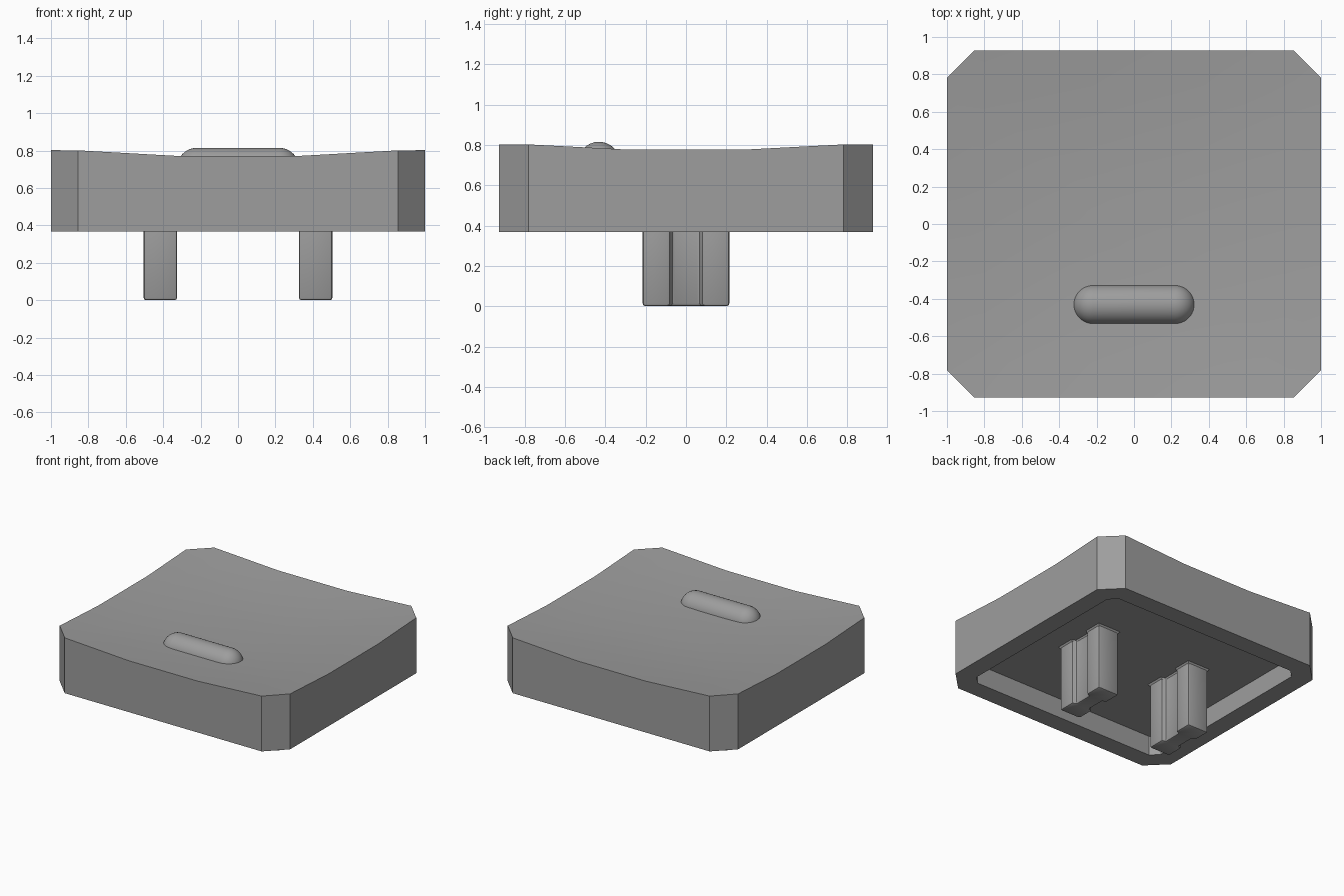
import bpy, bmesh, math

if "Cube" in bpy.data.objects:
    bpy.data.objects.remove(bpy.data.objects["Cube"])

# Dark grey plastic shared by every part
plastic = bpy.data.materials.new("dark_grey_plastic")
plastic.diffuse_color = (0.34, 0.34, 0.34, 1.0)
plastic.use_nodes = True
plastic.node_tree.nodes["Principled BSDF"].inputs["Base Color"].default_value = plastic.diffuse_color


def make_object(name, bm, bevel=0.0):
    bmesh.ops.recalc_face_normals(bm, faces=bm.faces)
    mesh = bpy.data.meshes.new(name)
    bm.to_mesh(mesh)
    bm.free()
    mesh.materials.append(plastic)
    ob = bpy.data.objects.new(name, mesh)
    bpy.context.collection.objects.link(ob)
    bpy.ops.object.select_all(action='DESELECT')
    ob.select_set(True)
    bpy.context.view_layer.objects.active = ob
    if bevel:
        mod = ob.modifiers.new("rounded_edges", 'BEVEL')
        mod.width, mod.segments = bevel, 2
        mod.limit_method = 'ANGLE'
        bpy.ops.object.modifier_apply(modifier=mod.name)
    bpy.ops.object.shade_smooth_by_angle(angle=math.radians(30))
    return ob


def loft(rings, cap_start=True, cap_end=True):
    """Skin closed rings that all have the same number of points."""
    bm = bmesh.new()
    loops = [[bm.verts.new(p) for p in ring] for ring in rings]
    n = len(loops[0])
    for a, b in zip(loops, loops[1:]):
        for i in range(n):
            j = (i + 1) % n
            bm.faces.new((a[i], a[j], b[j], b[i]))
    if cap_start:
        bm.faces.new(loops[0])
    if cap_end:
        bm.faces.new(loops[-1])
    return bm


def outline(hx, hy, c):
    """Rectangle with cut corners and two extra points along each side."""
    m = 0.3
    return [(-hx + c, -hy), (-m, -hy), (m, -hy), (hx - c, -hy),
            (hx, -hy + c), (hx, -m), (hx, m), (hx, hy - c),
            (hx - c, hy), (m, hy), (-m, hy), (-hx + c, hy),
            (-hx, hy - c), (-hx, m), (-hx, -m), (-hx, -hy + c)]


def dish(x, y):
    return 0.724 + 0.0485 * (x * x + y * y)


# Cap: hollow underside, rim, outer walls and dished top in one skin
BOTTOM, CEILING = 0.367, 0.52
outer = outline(1.0, 0.927, 0.145)
inner = outline(0.855, 0.782, 0.06)
rings = [[(x, y, CEILING) for x, y in inner],
         [(x, y, BOTTOM) for x, y in inner],
         [(x, y, BOTTOM) for x, y in outer]]
for s in (1.0, 0.8, 0.6, 0.4, 0.2):
    rings.append([(x * s, y * s, dish(x * s, y * s)) for x, y in outer])
make_object("cap_shell", loft(rings))

# Raised bar: capsule lying along x, half sunk into the dish
R, HALF, N = 0.106, 0.22, 32
angles = [math.radians(a) for a in range(3, 91, 87 // 8)]
half = [(HALF + R * math.cos(a), R * math.sin(a)) for a in angles]
half.append((HALF, R))
profile = half + [(-x, r) for x, r in reversed(half)]
rings = [[(x, -0.432 + r * math.cos(2 * math.pi * i / N),
           0.709 + r * math.sin(2 * math.pi * i / N)) for i in range(N)]
         for x, r in profile]
bm = loft(rings)
bmesh.ops.remove_doubles(bm, verts=bm.verts, dist=0.0001)
make_object("raised_bar", bm)

# Stem legs: waisted section, with a small flare where they meet the ceiling
quarter = [(0.09, 0.215), (0.09, 0.08), (0.06, 0.07)]
section = (quarter + [(x, -y) for x, y in reversed(quarter)]
           + [(-x, -y) for x, y in quarter]
           + [(-x, y) for x, y in reversed(quarter)])


def prism(cx, levels):
    return loft([[(cx + x * (1 + g / 0.09), y * (1 + g / 0.215), z)
                  for x, y in section] for z, g in levels])


for side, cx in (("left", -0.415), ("right", 0.415)):
    make_object(side + "_stem_leg", prism(cx, [(0, 0), (0.56, 0)]), 0.014)
    make_object(side + "_stem_flare",
                prism(cx, [(CEILING - 0.015, -0.002), (CEILING + 0.005, 0.012)]))
